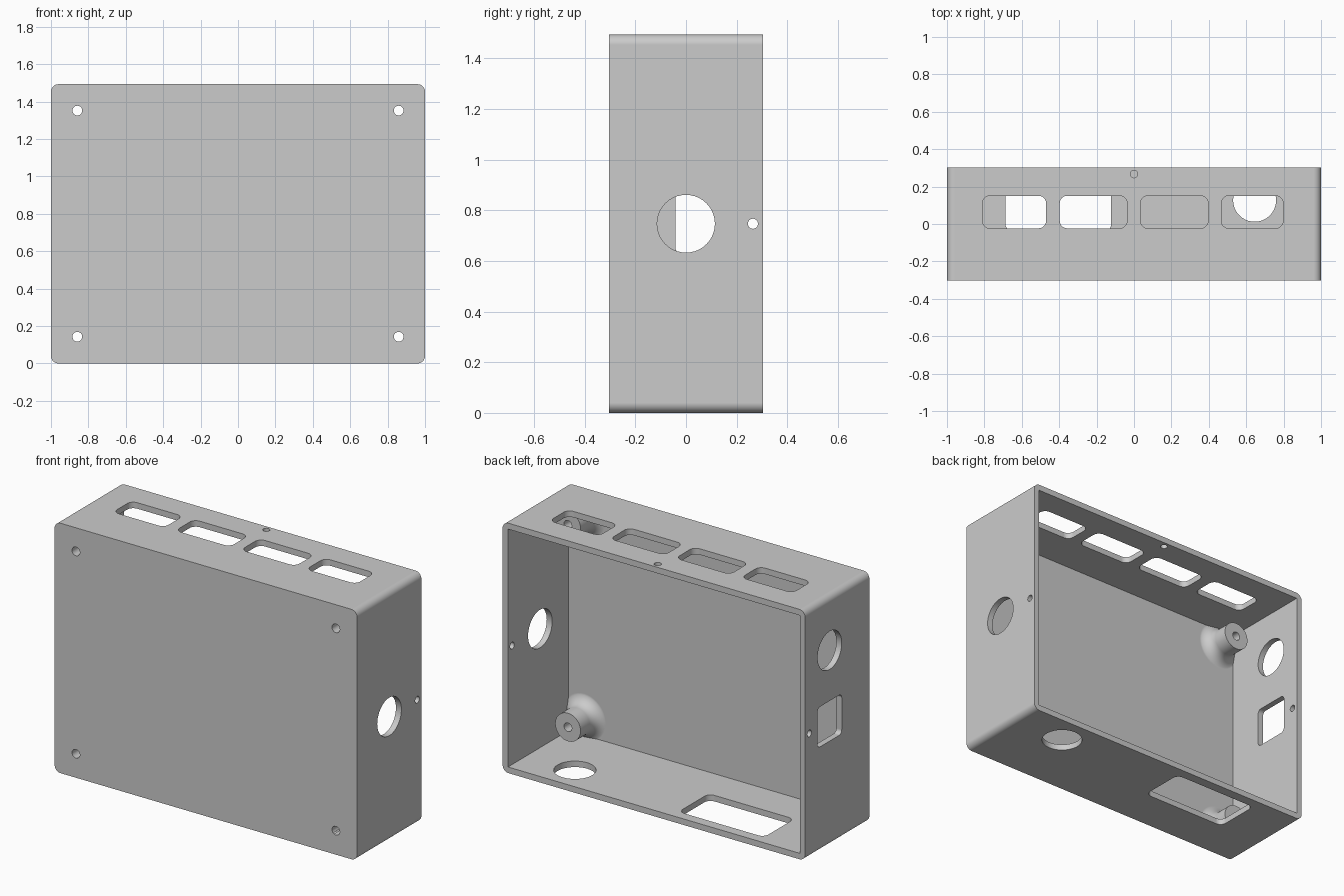
import bpy, bmesh, math
from mathutils import Matrix

cube = bpy.data.objects.get("Cube")
if cube:
    bpy.data.objects.remove(cube)

HEIGHT, DEPTH, WALL = 1.493, 0.303, 0.036
MID = HEIGHT / 2
INNER_FRONT = -DEPTH + WALL

grey = bpy.data.materials.new("plain grey")
grey.use_nodes = True
grey.diffuse_color = (0.6, 0.6, 0.6, 1)
grey.node_tree.nodes["Principled BSDF"].inputs["Base Color"].default_value = (0.6, 0.6, 0.6, 1)


def finish(name, bm):
    bmesh.ops.recalc_face_normals(bm, faces=bm.faces[:])
    mesh = bpy.data.meshes.new(name)
    bm.to_mesh(mesh)
    bm.free()
    mesh.materials.append(grey)
    obj = bpy.data.objects.new(name, mesh)
    bpy.context.collection.objects.link(obj)
    return obj


def rounded(u0, u1, v0, v1, r, steps=8):
    """Outline of a rectangle with rounded corners."""
    pts = []
    corners = [(u1 - r, v1 - r), (u0 + r, v1 - r), (u0 + r, v0 + r), (u1 - r, v0 + r)]
    for i, (cu, cv) in enumerate(corners):
        for k in range(steps + 1):
            a = math.pi / 2 * (i + k / steps)
            pts.append((cu + r * math.cos(a), cv + r * math.sin(a)))
    return pts


def box(margin):
    """Rectangular outline set in from the outside of the case."""
    x, z = 1 - margin, HEIGHT - margin
    return [(-x, margin), (x, margin), (x, z), (-x, z)]


def circle(u, v, r, n=40):
    return [(u + r * math.cos(2 * math.pi * k / n), v + r * math.sin(2 * math.pi * k / n))
            for k in range(n)]


def prism(name, outline, axis, lo, hi):
    """Extrude an outline along an axis; u and v are the other two axes in order."""
    place = {"x": lambda u, v, t: (t, u, v),
             "y": lambda u, v, t: (u, t, v),
             "z": lambda u, v, t: (u, v, t)}[axis]
    bm = bmesh.new()
    a = [bm.verts.new(place(u, v, lo)) for u, v in outline]
    b = [bm.verts.new(place(u, v, hi)) for u, v in outline]
    bm.faces.new(a)
    bm.faces.new(b)
    n = len(outline)
    for i in range(n):
        j = (i + 1) % n
        bm.faces.new((a[i], a[j], b[j], b[i]))
    return finish(name, bm)


def combine(target, tool, operation):
    tool.hide_render = True
    mod = target.modifiers.new("bool", "BOOLEAN")
    mod.operation, mod.solver, mod.object = operation, "EXACT", tool
    with bpy.context.temp_override(object=target, active_object=target):
        bpy.ops.object.modifier_apply(modifier=mod.name)
    bpy.data.objects.remove(tool)


def post(x, z, r=0.084, fillet=0.07, end=-0.112):
    """Screw post with a flared foot, turned around the y direction."""
    base = INNER_FRONT - 0.001
    profile = [(0, base - 0.015), (r + fillet, base - 0.015)]
    for k in range(11):
        a = math.pi / 2 * k / 10
        profile.append((r + fillet - fillet * math.sin(a), base + fillet - fillet * math.cos(a)))
    profile += [(r, end), (0, end)]
    bm = bmesh.new()
    verts = [bm.verts.new((u, y, 0)) for u, y in profile]
    edges = [bm.edges.new(pair) for pair in zip(verts, verts[1:])]
    bmesh.ops.spin(bm, geom=verts + edges, cent=(0, 0, 0), axis=(0, 1, 0),
                   angle=2 * math.pi, steps=40)
    bmesh.ops.remove_doubles(bm, verts=bm.verts[:], dist=0.0003)
    bmesh.ops.transform(bm, matrix=Matrix.Translation((x, 0, z)), verts=bm.verts[:])
    obj = finish("screw_post", bm)
    # Trim the foot where it runs into the walls
    combine(obj, prism("trim", box(WALL / 2), "y", -0.5, 0.5), "INTERSECT")
    return obj


# Box with a rounded outline, hollowed from the back
case = prism("enclosure", rounded(-1, 1, 0, HEIGHT, 0.04), "y", -DEPTH, DEPTH)
combine(case, prism("cavity", box(WALL), "y", INNER_FRONT, 0.5), "DIFFERENCE")

# Four screw posts with through holes
for x in (-0.859, 0.859):
    for z in (0.143, HEIGHT - 0.141):
        combine(case, post(x, z), "UNION")
        combine(case, prism("screw_hole", circle(x, z, 0.026, 24), "y", -0.5, 0.1), "DIFFERENCE")

# Openings: outline, axis, start, end
top, bottom = (HEIGHT - 0.1, HEIGHT + 0.1), (-0.1, 0.1)
left, right = (0.9, 1.1), (-1.1, -0.9)
openings = [(rounded(a, b, -0.023, 0.151, 0.04), "z", top)
            for a, b in ((-0.81, -0.47), (-0.397, -0.037), (0.035, 0.396), (0.467, 0.797))]
openings += [
    (circle(0, 0.267, 0.02, 24), "z", top),
    (circle(0.645, 0.127, 0.115), "z", bottom),
    (rounded(-0.687, -0.122, -0.04, 0.243, 0.04), "z", bottom),
    (circle(0, MID, 0.114), "x", left),
    (circle(0.264, MID, 0.02, 24), "x", left),
    (circle(0.264, MID, 0.02, 24), "x", right),
    (circle(0.072, 1.17, 0.114), "x", right),
    (rounded(-0.042, 0.187, 0.628, 0.868, 0.025), "x", right),
]
for outline, axis, (lo, hi) in openings:
    combine(case, prism("opening", outline, axis, lo, hi), "DIFFERENCE")

# Smooth the curves, keep the edges sharp and the large faces flat
bpy.ops.object.select_all(action="DESELECT")
case.select_set(True)
bpy.context.view_layer.objects.active = case
bpy.ops.object.shade_smooth_by_angle(angle=math.radians(30))
flatten = case.modifiers.new("flat_faces", "WEIGHTED_NORMAL")
flatten.keep_sharp = True
flatten.weight = 100
